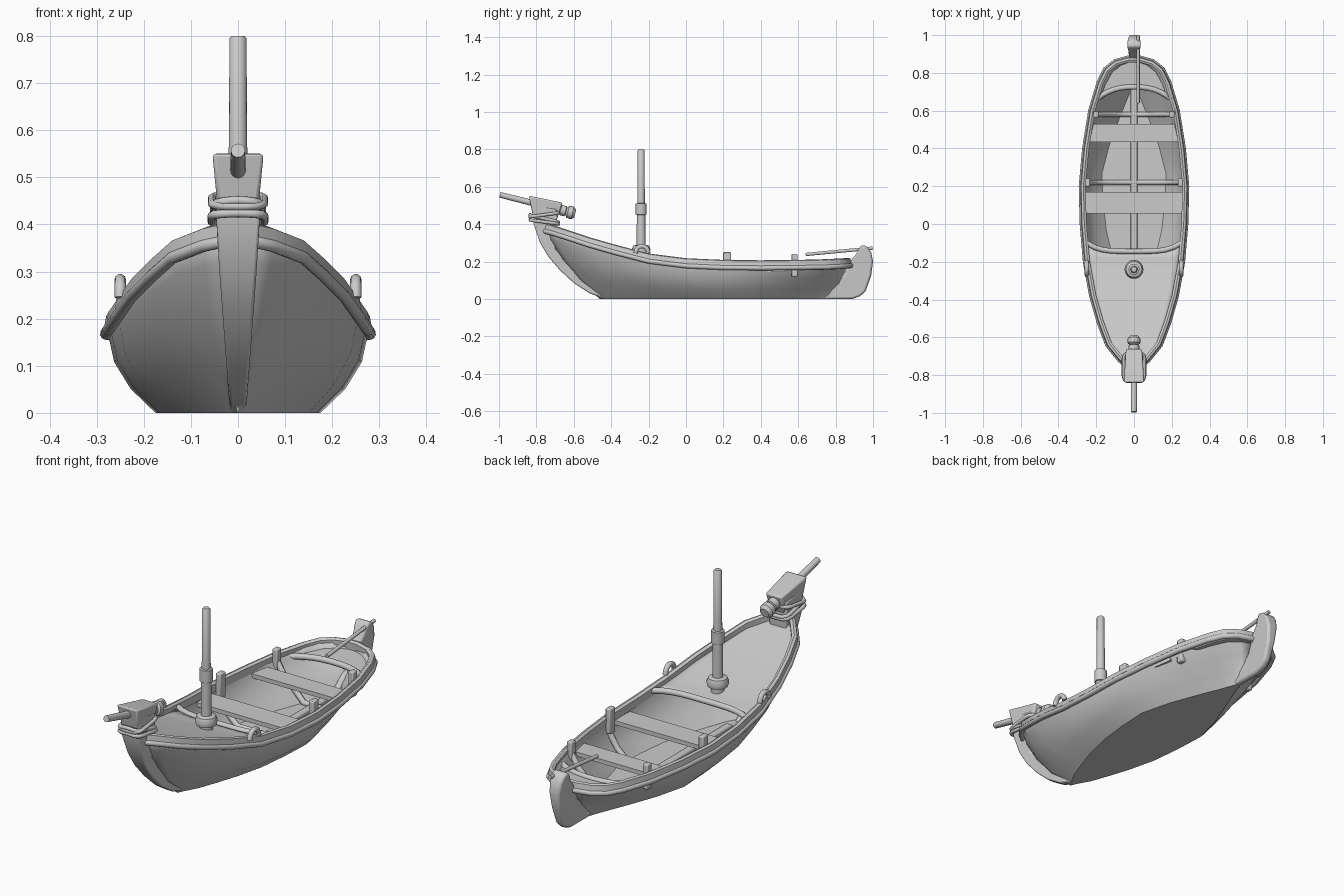
import bpy, bmesh
from math import sin, cos, pi
from mathutils import Vector

if "Cube" in bpy.data.objects:
    bpy.data.objects.remove(bpy.data.objects["Cube"])

# Sheer line stations: y, half width, height
ST = [(-.76, .03, .40), (-.72, .075, .39), (-.64, .14, .365), (-.52, .185, .325), (-.38, .225, .285),
      (-.2, .258, .238), (0, .275, .213), (.2, .28, .204), (.4, .262, .202), (.6, .23, .204),
      (.75, .185, .207), (.82, .15, .21), (.86, .10, .213), (.88, .03, .215)]
# Hull levels: height fraction, half width, bow y, stern y, bow power, stern power
LV = [(1, .28, -.76, .88, 1, 1), (.8, .275, -.735, .87, 1.05, 1.3), (.53, .263, -.67, .84, 1.15, 1.9),
      (.25, .228, -.58, .81, 1.4, 3), (0, .175, -.46, .78, 1.8, 4), (0, 0, -.46, .78, 1, 1)]


def at(y):
    y = min(max(y, ST[0][0]), ST[-1][0])
    for a, b in zip(ST, ST[1:]):
        if y <= b[0]:
            t = (y - a[0]) / (b[0] - a[0])
            return a[1] + t * (b[1] - a[1]), a[2] + t * (b[2] - a[2])


def hull_point(u, lv):
    f, wid, y0, y1, pb, ps = lv
    w, z = at(-.76 + 1.64 * u)
    t = min(1, max(0, (u - .35) / .4))
    return wid * (w / .28) ** (pb + (ps - pb) * t), y0 + (y1 - y0) * u, f * z


def make(name, verts, faces, bevel=0, recalc=True):
    me = bpy.data.meshes.new(name)
    me.from_pydata([tuple(v) for v in verts], [], faces)
    if recalc:
        bm = bmesh.new()
        bm.from_mesh(me)
        bmesh.ops.recalc_face_normals(bm, faces=bm.faces)
        bm.to_mesh(me)
        bm.free()
    ob = bpy.data.objects.new(name, me)
    bpy.context.collection.objects.link(ob)
    if bevel:
        m = ob.modifiers.new("bevel", 'BEVEL')
        m.width, m.segments = bevel, 2
    smooth(ob)
    return ob


def smooth(ob):
    bpy.ops.object.select_all(action='DESELECT')
    ob.select_set(True)
    bpy.context.view_layer.objects.active = ob
    bpy.ops.object.shade_smooth_by_angle(angle=.7)


def loft(name, rows, closed=False, ring=False, caps=False, **kw):
    n, m = len(rows), len(rows[0])
    faces = [(i * m + j, i * m + (j + 1) % m, (i + 1) % n * m + (j + 1) % m, (i + 1) % n * m + j)
             for i in range(n if ring else n - 1) for j in range(m if closed else m - 1)]
    if caps:
        faces += [tuple(range(m)), tuple(range((n - 1) * m, n * m))]
    return make(name, [p for r in rows for p in r], faces, **kw)


def slab(name, pts, half, bevel=.006):
    # yz outline given thickness across x
    return loft(name, [[(s * half(z), y, z) for y, z in pts] for s in (-1, 1)], True, caps=True, bevel=bevel)


def plate(name, pts, thick):
    # outline in 3D, thickened downwards
    return loft(name, [[(x, y, z - d) for x, y, z in pts] for d in (0, thick)], True, caps=True)


def box(name, c, s, bevel=.005):
    x, y, z = c
    q = [(-1, -1), (1, -1), (1, 1), (-1, 1)]
    return loft(name, [[(x + a * s[0] / 2, y + b * s[1] / 2, z + h * s[2] / 2) for a, b in q] for h in (-1, 1)],
                True, caps=True, bevel=bevel)


def tube(name, pts, r, cyclic=False):
    cu = bpy.data.curves.new(name, 'CURVE')
    cu.dimensions = '3D'
    cu.bevel_depth, cu.bevel_resolution, cu.use_fill_caps = r, 3, True
    sp = cu.splines.new('POLY')
    sp.points.add(len(pts) - 1)
    for p, c in zip(sp.points, pts):
        p.co = (*c, 1)
    sp.use_cyclic_u = cyclic
    ob = bpy.data.objects.new(name, cu)
    bpy.context.collection.objects.link(ob)
    bpy.ops.object.select_all(action='DESELECT')
    ob.select_set(True)
    bpy.context.view_layer.objects.active = ob
    bpy.ops.object.convert(target='MESH')
    smooth(bpy.context.object)


def lathe(name, prof, base, axis, n=16):
    # (distance, radius) profile turned round an axis
    q = Vector(axis).to_track_quat('Z', 'Y')
    rows = [[Vector(base) + q @ Vector((r * cos(2 * pi * k / n), r * sin(2 * pi * k / n), d)) for k in range(n)]
            for d, r in prof]
    return loft(name, rows, True, caps=True)


# Hull skin
rows = []
for y, w, z in ST:
    half = [hull_point((y + .76) / 1.64, lv) for lv in LV]
    rows.append(half + [(-a, b, c) for a, b, c in half[-2::-1]])
hull = loft("hull", rows, recalc=False)
sol = hull.modifiers.new("thickness", 'SOLIDIFY')
sol.thickness, sol.offset = .012, -1

# Cap rail and rubbing strake following the sheer
ring = [Vector((w, y, z)) for y, w, z in ST] + [Vector((-w, y, z)) for y, w, z in ST[::-1]]


def offset_ring(off, dz):
    out = []
    for i, p in enumerate(ring):
        d = ring[(i + 1) % len(ring)] - ring[i - 1]
        nrm = Vector((d.y, -d.x, 0)).normalized()
        out.append(p - nrm * -off + Vector((0, 0, dz)))
    return out


prof = [(-.022, -.04), (-.024, -.002), (-.012, .005), (0, .001), (.008, -.045)]
loft("cap_rail", list(zip(*[offset_ring(a, b) for a, b in prof])), True, True)
tube("rubbing_strake", offset_ring(.0, -.036), .013, True)


# Fore and aft decks with their edge beams
def deck(name, ys, edge, drop):
    side = [(at(y)[0] - .012, y, at(y)[1] - drop) for y in ys]
    z = side[-1][2]
    bow = [(x, edge(x / side[-1][0]), z) for x in [side[-1][0] * k / 6 for k in range(6, -7, -1)]]
    plate(name, side + bow[1:-1] + [(-a, b, c) for a, b, c in side[::-1]], .015)
    tube(name + "_beam", bow, .014)


# the sloping foredeck is lofted strip by strip
fy = [s[0] for s in ST[:5]] + [-.25, -.18]
rows = [[((at(y)[0] - .012) * k / 6, y, at(y)[1] - .025) for k in range(-6, 7)] for y in fy]
edge = [((at(-.12)[0] - .014) * k / 6, -.145 + .045 * abs(k / 6) ** 4, at(-.12)[1] - .02) for k in range(-6, 7)]
d = loft("foredeck", rows + [edge])
d.modifiers.new("thickness", 'SOLIDIFY').thickness = .012
tube("foredeck_beam", edge, .014)
deck("aft_deck", [.875, .86, .82, .75, .66], lambda t: .725 - .065 * abs(t) ** 2.5, .035)

# Keelson, thwarts, ribs and thole posts
box("keelson", (0, .22, .018), (.035, 1.1, .02))
for y0, y1 in ((.055, .17), (.435, .53)):
    a, b = at(y0)[0] - .015, at(y1)[0] - .015
    plate("thwart", [(-a, y0, .165), (a, y0, .165), (b, y1, .165), (-b, y1, .165)], .02)
for y, top, s in ((.22, .25, .042), (.58, .24, .034)):
    half = []
    for lv in LV[:-1]:
        x, _, z = hull_point((y - lv[2]) / (lv[3] - lv[2]), lv)
        half.append((x - .016, y, z + .016))
    half[0] = (half[0][0], y, .19)
    tube("rib", half + [(-x, b, c) for x, b, c in half[::-1]], .014)
    for sx in (-1, 1):
        box("thole_post", (sx * (at(y)[0] - .032), y, top - .06), (.026, s, .12))

# Stem post, rudder and tiller
slab("stem_post", [(-.38, 0), (-.45, .008), (-.515, .03), (-.6, .085), (-.675, .155), (-.735, .225), (-.78, .3),
                   (-.815, .4), (-.82, .5), (-.69, .48), (-.69, .38), (-.70, .27), (-.56, .12), (-.42, .03)],
     lambda z: .017 + .03 * min(1, z / .4))
slab("rudder", [(.70, 0), (.89, 0), (.93, .015), (.96, .04), (.99, .125), (1, .2), (.99, .25), (.97, .28),
                (.94, .29), (.92, .265), (.91, .24), (.88, .205), (.84, .12)], lambda z: .016 + .04 * z * z / .16, .01)
tube("tiller", [(.022, .64, .238), (.022, .998, .272)], .009)

# Mast with collar and base ring
lathe("mast", [(0, .03), (.03, .03), (.035, .045), (.055, .05), (.075, .042), (.08, .024), (.24, .023), (.242, .029),
               (.30, .029), (.302, .02), (.585, .018), (.59, .014)], (0, -.24, .21), (0, 0, 1))

# Rope eyes on the rails
for sx in (-1, 1):
    tube("rope_eye", [(sx * .25, -.235 + .034 * cos(pi * k / 8), .245 + .038 * sin(pi * k / 8)) for k in range(9)], .012)

# Bow head block, bowsprit stub and lashings
loft("head_block", [[(-.055, -.84, .552), (.055, -.84, .552), (.045, -.82, .45), (-.045, -.82, .45)],
                    [(-.043, -.66, .515), (.043, -.66, .515), (.038, -.69, .425), (-.038, -.69, .425)]],
     True, caps=True, bevel=.008)
lathe("bowsprit_stub", [(0, .015), (.33, .018), (.335, .028), (.362, .028), (.365, .02), (.375, .033), (.40, .034),
                        (.415, .022)], (0, -.995, .557), (0, .4, -.1))
for zc, tilt, w in ((.412, .02, .056), (.45, -.02, .055), (.43, .035, .05)):
    tube("lashing", [(w * max(-1, min(1, 1.3 * cos(pi * k / 12))), -.758 + .075 * max(-1, min(1, 1.2 * sin(pi * k / 12))),
                      zc - tilt * .6 * sin(pi * k / 12)) for k in range(24)], .009, True)
